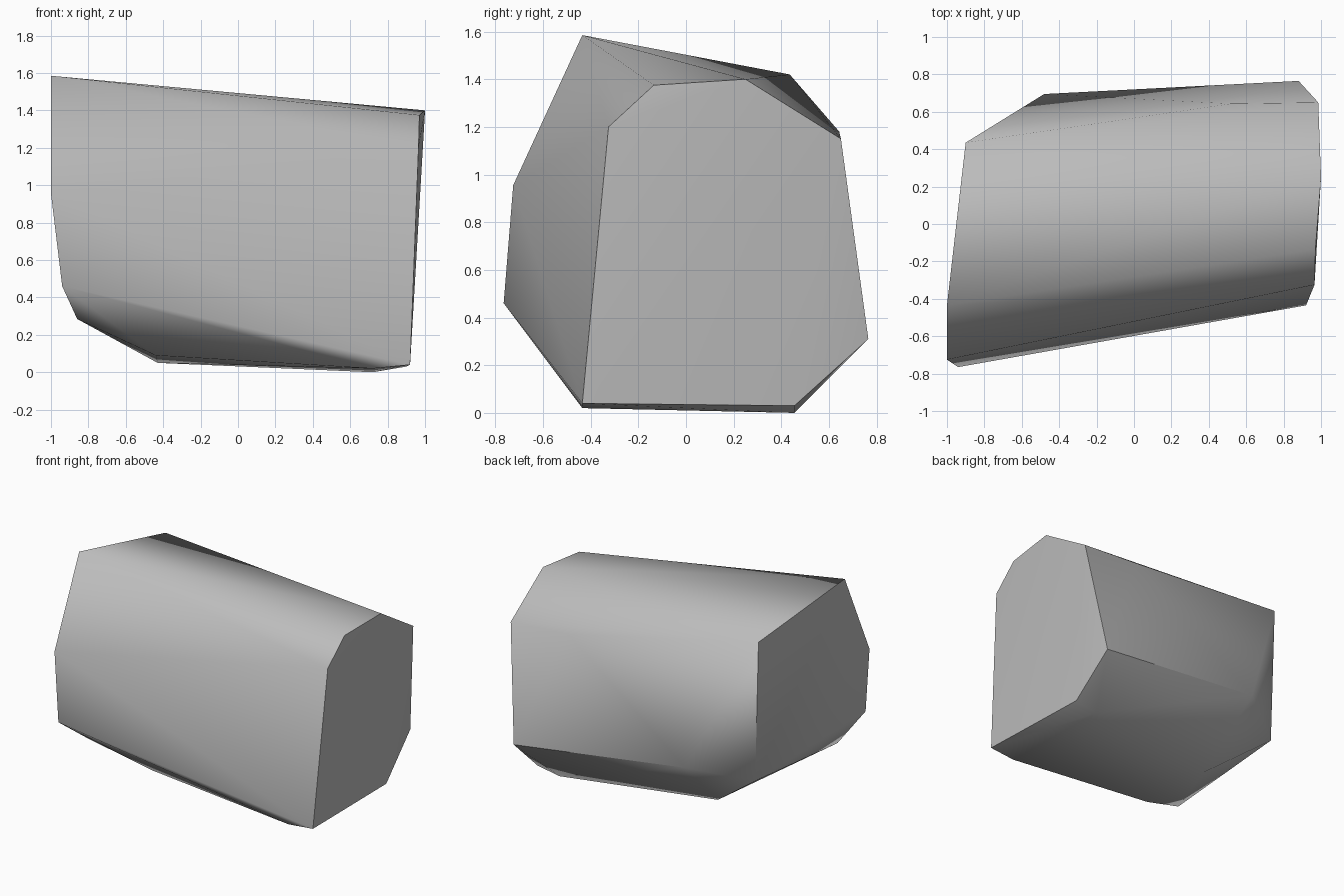
import bpy
import bmesh
import math

default_cube = bpy.data.objects.get("Cube")
if default_cube:
    bpy.data.objects.remove(default_cube, do_unlink=True)


def make_material(name, colour):
    material = bpy.data.materials.new(name)
    material.use_nodes = True
    material.diffuse_color = colour
    shader = material.node_tree.nodes["Principled BSDF"]
    shader.inputs["Base Color"].default_value = colour
    shader.inputs["Roughness"].default_value = 0.8
    return material


# Broad broken face at the left end
left_end = [
    (0.92, -0.435, 0.04), (0.965, -0.325, 1.2), (0.97, -0.135, 1.375),
    (1.0, 0.25, 1.4), (0.985, 0.65, 1.15), (0.88, 0.765, 0.31),
    (0.9, 0.455, 0.03),
]

# Face at the right end
right_end = [
    (-1.0, -0.435, 1.585), (-1.0, -0.725, 0.955), (-0.94, -0.765, 0.46),
    (-0.86, -0.55, 0.285), (-0.87, 0.43, 0.38), (-0.9, 0.435, 1.42),
]

# Corners of the underside
underside = [
    (0.72, -0.435, 0.02), (0.72, 0.455, 0.0),
    (-0.44, -0.38, 0.09), (-0.43, 0.24, 0.05),
]

# Bulges along the back
back_ridge = [(-0.48, 0.695, 0.475), (0.52, 0.643, 1.18)]


def make_stone(name, corners, material):
    """Wrap the corners in a tight skin and merge its flat facets."""
    bm = bmesh.new()
    for corner in corners:
        bm.verts.new(corner)
    hull = bmesh.ops.convex_hull(bm, input=bm.verts[:])
    loose = {v for v in hull["geom_interior"] + hull["geom_unused"]
             if isinstance(v, bmesh.types.BMVert)}
    bmesh.ops.delete(bm, geom=list(loose), context="VERTS")
    bmesh.ops.dissolve_limit(bm, angle_limit=math.radians(2),
                             verts=bm.verts[:], edges=bm.edges[:])
    bmesh.ops.recalc_face_normals(bm, faces=bm.faces[:])
    mesh = bpy.data.meshes.new(name)
    bm.to_mesh(mesh)
    bm.free()
    mesh.materials.append(material)
    stone = bpy.data.objects.new(name, mesh)
    bpy.context.collection.objects.link(stone)
    return stone


grey = make_material("stone_grey", (0.5, 0.5, 0.5, 1.0))
stone = make_stone("stone_block", left_end + right_end + underside + back_ridge, grey)

# Soft facets with crisp main edges
bpy.ops.object.select_all(action="DESELECT")
stone.select_set(True)
bpy.context.view_layer.objects.active = stone
bpy.ops.object.shade_smooth_by_angle(angle=math.radians(48))
